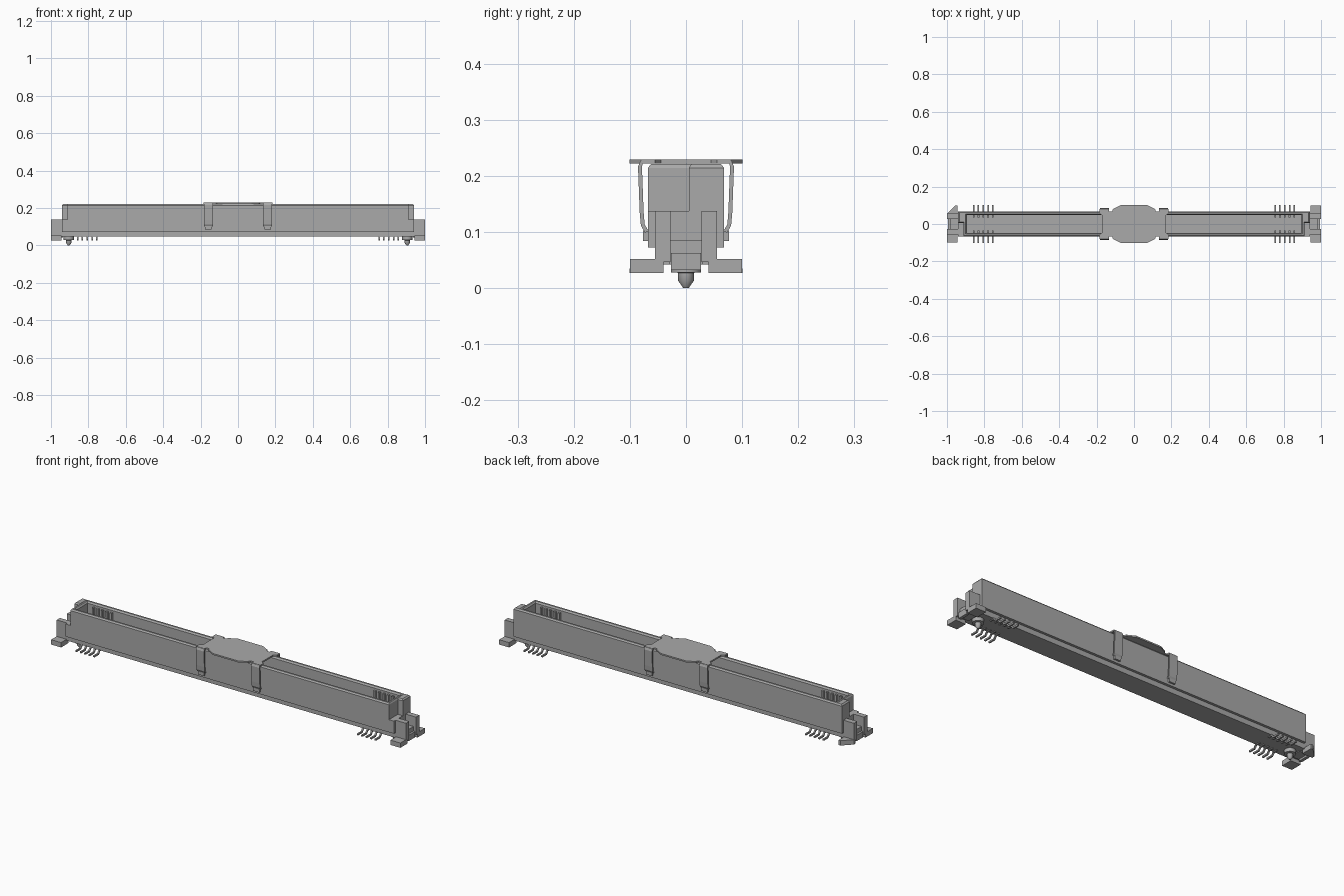
import bpy, bmesh, math

old = bpy.data.objects.get("Cube")
if old:
    bpy.data.objects.remove(old, do_unlink=True)

GREY = (0.40, 0.40, 0.40, 1)
grey = bpy.data.materials.new("plain grey")
grey.use_nodes = True
grey.diffuse_color = GREY
grey.node_tree.nodes["Principled BSDF"].inputs["Base Color"].default_value = GREY


def loft(name, loops, smooth=False):
    """Skin a closed solid through loops of equal point count."""
    bm = bmesh.new()
    rings = [[bm.verts.new(p) for p in loop] for loop in loops]
    n = len(rings[0])
    for a, b in zip(rings, rings[1:]):
        for i in range(n):
            j = (i + 1) % n
            bm.faces.new((a[i], a[j], b[j], b[i]))
    bm.faces.new(rings[0][::-1])
    bm.faces.new(rings[-1])
    bmesh.ops.recalc_face_normals(bm, faces=bm.faces)
    mesh = bpy.data.meshes.new(name)
    bm.to_mesh(mesh)
    bm.free()
    mesh.materials.append(grey)
    ob = bpy.data.objects.new(name, mesh)
    bpy.context.collection.objects.link(ob)
    if smooth:
        bpy.ops.object.select_all(action='DESELECT')
        ob.select_set(True)
        bpy.context.view_layer.objects.active = ob
        bpy.ops.object.shade_smooth_by_angle(angle=math.radians(35))
    return ob


def rect(x0, x1, y0, y1, z):
    return [(x0, y0, z), (x1, y0, z), (x1, y1, z), (x0, y1, z)]


def box(name, x0, x1, y0, y1, z0, z1):
    return loft(name, [rect(x0, x1, y0, y1, z0), rect(x0, x1, y0, y1, z1)])


def mbox(name, sx, sy, x0, x1, y0, y1, z0, z1):
    """Box mirrored by the signs sx and sy."""
    xs, ys = sorted((sx * x0, sx * x1)), sorted((sy * y0, sy * y1))
    return box(name, *xs, *ys, z0, z1)


def prism(name, pts, z0, z1):
    return loft(name, [[(x, y, z) for x, y in pts] for z in (z0, z1)])


def strip(name, path, x0, x1, t):
    """Bent sheet: a (y, z) centre line thickened by t, spanning x0 to x1."""
    left, right = [], []
    for i, (y, z) in enumerate(path):
        a, b = path[max(i - 1, 0)], path[min(i + 1, len(path) - 1)]
        dy, dz = b[0] - a[0], b[1] - a[1]
        k = t / 2 / math.hypot(dy, dz)
        left.append((y - dz * k, z + dy * k))
        right.append((y + dz * k, z - dy * k))
    outline = left + right[::-1]
    return loft(name, [[(x, y, z) for y, z in outline] for x in (x0, x1)])


# Open housing with chamfered rims
def sym(x, y, z):
    return rect(-x, x, -y, y, z)


loft("housing", [sym(0.912, 0.068, 0.072), sym(0.912, 0.068, 0.214),
                 sym(0.908, 0.062, 0.221), sym(0.900, 0.053, 0.221),
                 sym(0.894, 0.047, 0.213), sym(0.894, 0.047, 0.095)])
box("base_flange", -0.945, 0.945, -0.055, 0.055, 0.046, 0.073)

for sx in (-1, 1):
    side = "left" if sx > 0 else "right"

    # Keyed housing end: tall at the back, stepped down at the front
    ends = sorted((sx * 0.91, sx * 0.94))
    inner = sorted((sx * 0.91, sx * 0.934))
    loft(side + "_tall_end", [rect(*ends, 0.005, 0.068, 0.072),
                              rect(*ends, 0.005, 0.068, 0.214),
                              rect(*inner, 0.010, 0.062, 0.221)])
    mbox(side + "_low_end", sx, 1, 0.91, 0.94, -0.068, 0.005, 0.072, 0.137)

    # End block between the hold-down posts
    mbox(side + "_end_block", sx, 1, 0.935, 0.985, -0.030, 0.030, 0.042, 0.085)
    mbox(side + "_end_tongue", sx, 1, 0.98, 0.995, -0.027, 0.027, 0.032, 0.062)

    # Alignment peg with conical tip
    rings = []
    for r, z in ((0.027, 0.048), (0.027, 0.028), (0.014, 0.027),
                 (0.014, 0.013), (0.005, 0.0)):
        rings.append([(sx * 0.905 + r * math.cos(i * math.tau / 24),
                       r * math.sin(i * math.tau / 24), z) for i in range(24)])
    loft(side + "_alignment_peg", rings, smooth=True)

    for sy in (-1, 1):
        tag = side + ("_back_" if sy > 0 else "_front_")

        # Hold-down post and foot; one foot has a cut corner
        mbox(tag + "post", sx, sy, 0.938, 1.0, 0.028, 0.055, 0.046, 0.137)
        cut = 0.045 if (sx < 0 and sy > 0) else 0.0
        foot = [(0.943, 0.040), (1.0, 0.040)]
        foot += [(1.0, 0.1 - cut), (1.0 - cut, 0.1)] if cut else [(1.0, 0.1)]
        foot += [(0.943, 0.1)]
        prism(tag + "foot", [(sx * x, sy * y) for x, y in foot], 0.027, 0.052)

        # Solder leads outside and contact fingers inside
        for i in range(5):
            x = sx * (0.755 + i * 0.0255)
            strip(tag + "lead_%d" % (i + 1),
                  [(sy * 0.030, 0.046), (sy * 0.056, 0.045),
                   (sy * 0.066, 0.031), (sy * 0.101, 0.031)],
                  x - 0.004, x + 0.004, 0.008)
            mbox(tag + "contact_%d" % (i + 1), 1, sy, x - 0.005, x + 0.005,
                 0.036, 0.049, 0.09, 0.203)

        # Pick-up cap leg with hooked end
        xs = sorted((sx * 0.135, sx * 0.182))
        strip(tag + "cap_leg", [(sy * 0.070, 0.2255), (sy * 0.079, 0.2245),
                                (sy * 0.082, 0.216), (sy * 0.079, 0.135),
                                (sy * 0.077, 0.112), (sy * 0.070, 0.100)],
              *xs, 0.007)
        box(tag + "cap_hook", xs[0] + 0.006, xs[1] - 0.006,
            *sorted((sy * 0.066, sy * 0.077)), 0.084, 0.102)

# Pick-up cap plate, one quarter outline mirrored twice
quarter = [(0.168, 0.045), (0.184, 0.055), (0.184, 0.080), (0.135, 0.080),
           (0.135, 0.067), (0.118, 0.067), (0.112, 0.080), (0.072, 0.101)]
half = quarter + [(-x, y) for x, y in quarter[::-1]]
prism("cap_plate", half + [(-x, -y) for x, y in half], 0.2215, 0.229)
